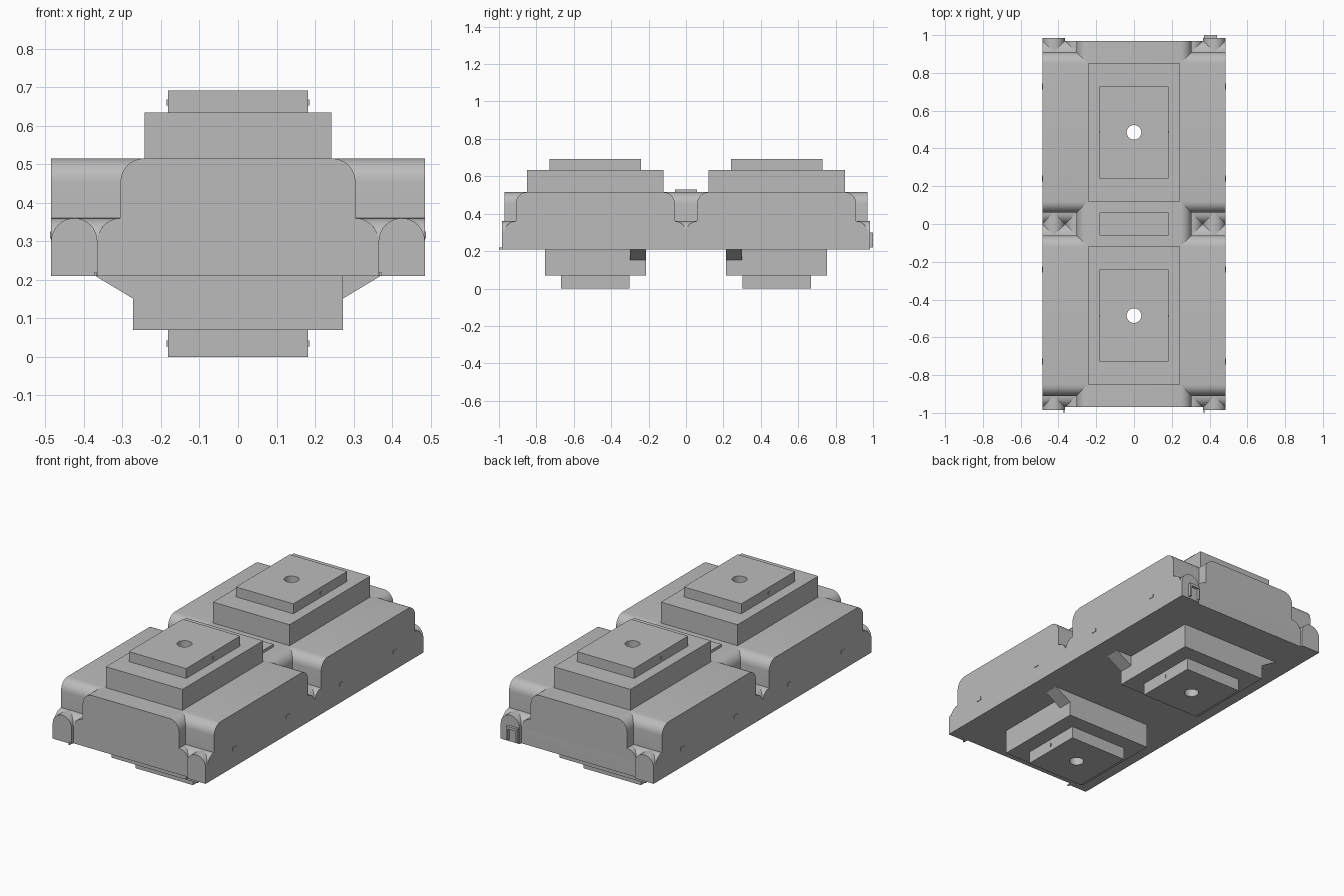
import bpy, bmesh, math
from mathutils import Vector

cube = bpy.data.objects.get("Cube")
if cube:
    bpy.data.objects.remove(cube, do_unlink=True)

# Single plain grey
grey = bpy.data.materials.new("plain_grey")
grey.use_nodes = True
COLOR = (0.5, 0.5, 0.5, 1)
grey.diffuse_color = COLOR
grey.node_tree.nodes["Principled BSDF"].inputs["Base Color"].default_value = COLOR

R = 0.06              # radius of every rounded edge
FLOOR, STEP, DECK = 0.21, 0.36, 0.515
CENTRE = 0.485        # distance of each tower from the middle


def finish(name, bm):
    bmesh.ops.recalc_face_normals(bm, faces=bm.faces)
    mesh = bpy.data.meshes.new(name)
    bm.to_mesh(mesh)
    bm.free()
    mesh.materials.append(grey)
    ob = bpy.data.objects.new(name, mesh)
    bpy.context.collection.objects.link(ob)
    return ob


def prism(name, points, axis, lo, hi):
    """Extrude a closed profile of (u, z) points along the x or y axis."""
    bm = bmesh.new()
    place = (lambda u, z: (lo, u, z)) if axis == "X" else (lambda u, z: (u, lo, z))
    face = bm.faces.new([bm.verts.new(place(u, z)) for u, z in points])
    new = bmesh.ops.extrude_face_region(bm, geom=[face])["geom"]
    shift = Vector((hi - lo, 0, 0)) if axis == "X" else Vector((0, hi - lo, 0))
    bmesh.ops.translate(bm, vec=shift, verts=[g for g in new if isinstance(g, bmesh.types.BMVert)])
    return finish(name, bm)


def box(name, x0, x1, y0, y1, z0, z1):
    return prism(name, [(x0, z0), (x1, z0), (x1, z1), (x0, z1)], "Y", y0, y1)


def rounded_profile(centre, half, tops):
    """Symmetric outline with one rounded shoulder per height in tops."""
    side = [(half, FLOOR)]
    edge = half
    for top in tops:
        for i in range(9):
            a = math.pi / 2 * i / 8
            side.append((edge - R + R * math.cos(a), top - R + R * math.sin(a)))
        edge -= R
    mirrored = [(-u, z) for u, z in reversed(side) if u > 0.0001]
    return [(centre + u, z) for u, z in side + mirrored]


def cylinder(bm, x, y, z0, z1, radius):
    ret = bmesh.ops.create_cone(bm, cap_ends=True, segments=24, radius1=radius,
                                radius2=radius, depth=z1 - z0)
    bmesh.ops.translate(bm, vec=(x, y, (z0 + z1) / 2), verts=ret["verts"])


drilled = []

# Shell: long stepped ridge crossed by two wide lobes
drilled.append(prism("long_ridge", rounded_profile(0, 0.365, (STEP, DECK)), "Y", -0.97, 0.97))
for s, end in ((-1, "front"), (1, "back")):
    c = s * CENTRE
    drilled.append(prism(end + "_lobe", rounded_profile(c, 0.485, (STEP, DECK)),
                         "X", -0.485, 0.485))
    # Stacked blocks above and below
    for part, hx, hy, z0, z1 in (("upper_block", 0.243, 0.365, DECK, 0.635),
                                 ("top_pad", 0.182, 0.244, 0.635, 0.692),
                                 ("lower_block", 0.272, 0.27, 0.07, FLOOR),
                                 ("foot_pad", 0.182, 0.182, 0, 0.07)):
        drilled.append(box(f"{end}_{part}", -hx, hx, c - hy, c + hy, z0, z1))
    # Sloped gussets: inner end on the left, outer end on the right
    for side, name in ((1, "left"), (-1, "right")):
        near = c - side * s * 0.27
        far = near + side * s * 0.085
        prism(f"{end}_{name}_gusset",
              [(side * 0.27, FLOOR), (side * 0.37, FLOOR), (side * 0.27, 0.15)],
              "Y", min(near, far), max(near, far))
        # Small marks along the sides
        for k in (-0.243, 0.243):
            x = side * 0.486
            box(f"{end}_{name}_side_mark", x - 0.002, x + 0.002,
                c + k - 0.016, c + k + 0.016, 0.307, 0.325)
        # Tiny pins on the pad faces
        for z in (0.035, 0.66):
            x = side * 0.183
            box(f"{end}_{name}_pin", x - 0.003, x + 0.003, c - 0.004, c + 0.004,
                z - 0.008, z + 0.008)

# Rounded rails along both edges
for side, name in ((1, "left"), (-1, "right")):
    rail = prism(name + "_edge_rail", rounded_profile(side * 0.425, 0.06, (STEP,)),
                 "Y", -0.985, 0.985)
    drilled.append(rail)
    # Thin fin at the foot of the front corners
    box(name + "_front_fin", side * 0.37 - 0.003, side * 0.37 + 0.003,
        -1, -0.96, FLOOR, 0.22)

# Raised plate between the towers
box("middle_plate", -0.182, 0.182, -0.06, 0.06, DECK, 0.53)

# Latch on the back left corner
for x in (0.37, 0.43):
    box("latch_leg", x, x + 0.01, 0.97, 1, 0.22, 0.3)
box("latch_bar", 0.37, 0.44, 0.985, 1, 0.285, 0.3)

# Bore a vertical hole through each tower
bm = bmesh.new()
for s in (-1, 1):
    cylinder(bm, 0, s * CENTRE, -0.1, 0.8, 0.039)
cutter = finish("bore_cutter", bm)
cutter.hide_render = True
for ob in drilled:
    if ob.name.endswith("rail"):
        continue
    mod = ob.modifiers.new("bore", "BOOLEAN")
    mod.operation = "DIFFERENCE"
    mod.solver = "EXACT"
    mod.object = cutter
    bpy.context.view_layer.objects.active = ob
    bpy.ops.object.modifier_apply(modifier=mod.name)
bpy.data.objects.remove(cutter, do_unlink=True)

# Smooth the rounded shoulders and bores, keep the edges crisp
bpy.ops.object.select_all(action="DESELECT")
for ob in drilled:
    ob.select_set(True)
bpy.context.view_layer.objects.active = drilled[0]
bpy.ops.object.shade_smooth_by_angle(angle=math.radians(30))
